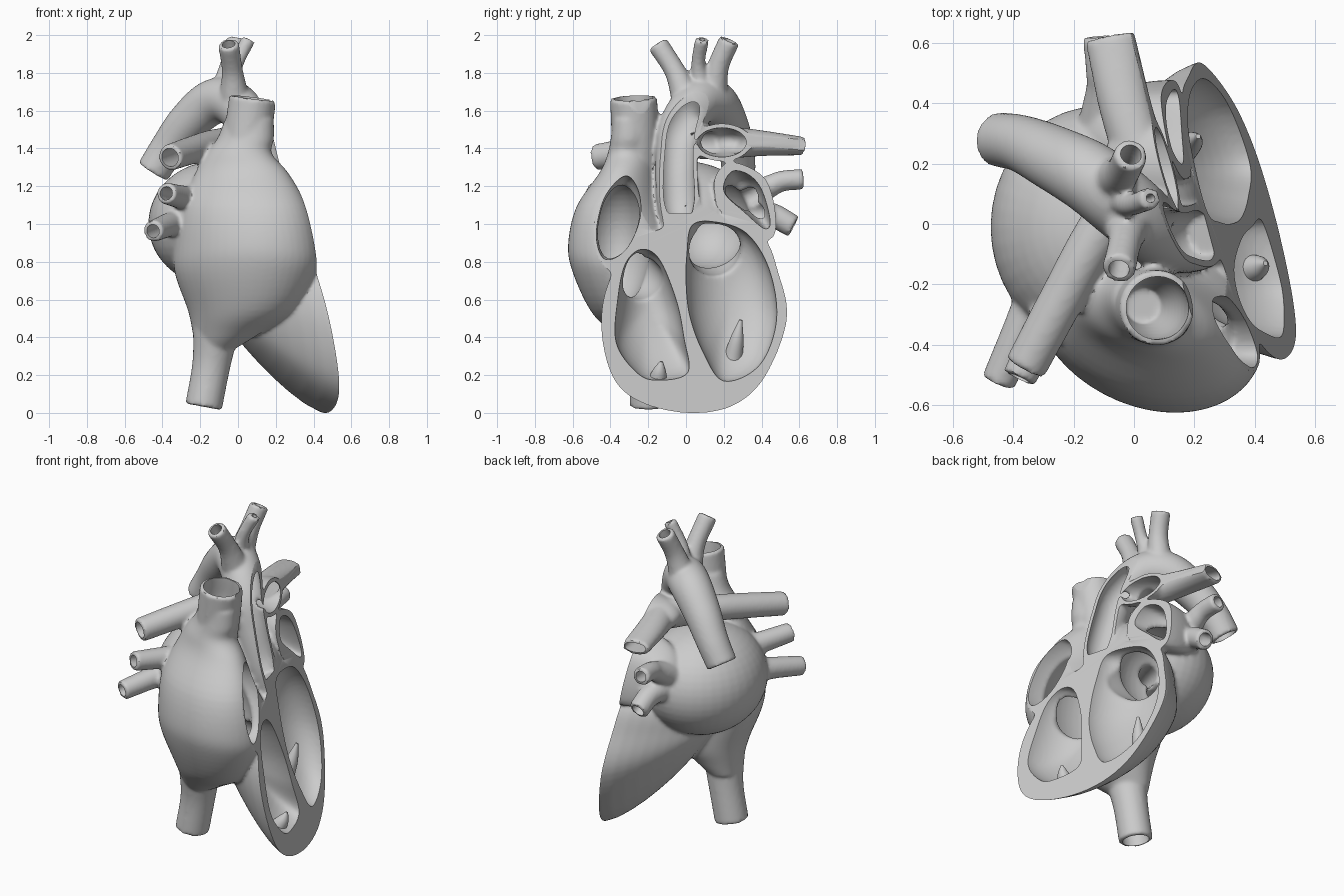
import bpy, bmesh, math
from mathutils import Vector

if "Cube" in bpy.data.objects:
    bpy.data.objects.remove(bpy.data.objects["Cube"])


def px(y, z):
    # oblique section plane that opens the heart
    return 0.475 - 0.265 * y - 0.22 * z


def spline(pts, n, closed=False):
    # Catmull-Rom resampling of points of any dimension
    P = [Vector(p) for p in pts]
    out = []
    m = len(P)
    for i in range(m if closed else m - 1):
        if closed:
            a, b, c, d = P[i - 1], P[i], P[(i + 1) % m], P[(i + 2) % m]
        else:
            b, c = P[i], P[i + 1]
            a = P[i - 1] if i else b * 2 - c
            d = P[i + 2] if i + 2 < m else c * 2 - b
        for k in range(n):
            t = k / n
            out.append(0.5 * (2 * b + (c - a) * t + (2 * a - 5 * b + 4 * c - d) * t * t
                              + (3 * b - 3 * c + d - a) * t ** 3))
    return out if closed else out + [P[-1]]


def skin(bm, rings):
    vs = [[bm.verts.new(p) for p in r] for r in rings]
    n = len(vs[0])
    fs = [bm.faces.new(vs[0]), bm.faces.new(vs[-1])]
    for a, b in zip(vs, vs[1:]):
        for i in range(n):
            j = (i + 1) % n
            fs.append(bm.faces.new((a[i], a[j], b[j], b[i])))
    bmesh.ops.recalc_face_normals(bm, faces=fs)


def tube(bm, pts, wall=0.0, extend=0.0, flat=1.0):
    # swept vessel from (x, y, z, radius) points; flat squashes the last ring in z
    S = spline(pts, 8)
    C = [s.to_3d() for s in S]
    R = [s[3] for s in S]
    if extend:
        C.append(C[-1] + (C[-1] - C[-2]).normalized() * extend)
        R.append(R[-1])
    rings, ax = [], Vector((1, 0.2, 0.1))
    for i, c in enumerate(C):
        t = (C[min(i + 1, len(C) - 1)] - C[max(i - 1, 0)]).normalized()
        ax = (ax - t * ax.dot(t)).normalized()
        bx = t.cross(ax)
        f = 1 + (flat - 1) * i / (len(C) - 1)
        ring = []
        for k in range(28):
            a = k * math.tau / 28
            o = ax * math.cos(a) + bx * math.sin(a)
            e = Vector((o.x * R[i], o.y * R[i], o.z * R[i] * f))
            ring.append(c + e * (1 - wall / e.length))
        rings.append(ring)
    skin(bm, rings)


def loft(bm, rows, skew):
    # horizontal sheared ellipses (cx, cy, z, rx, ry)
    A = spline([(r[0], r[1], r[2]) for r in rows], 5)
    B = spline([(r[3], r[4], 0) for r in rows], 5)
    skin(bm, [[(a.x + b.x * math.cos(t), a.y + b.y * math.sin(t) - skew * b.x * math.cos(t), a.z)
               for t in (k * math.tau / 48 for k in range(48))] for a, b in zip(A, B)])


def dome(bm, outline, centre, depth, power=2.0):
    # outline (y, z) on the section plane, closing behind it
    O = spline([(y, z, 0) for y, z in outline], 6, True)
    rings = []
    for k in range(-1, 13):
        if k < 0:
            s, d = 1.0, -0.12
        else:
            f = math.sin(min(k / 12, 0.985) * math.pi / 2)
            d, s = f * depth, (1 - f ** power) ** (1 / power)
        ring = []
        for p in O:
            y = centre[0] + (p.x - centre[0]) * s
            z = centre[1] + (p.y - centre[1]) * s
            ring.append((px(y, z) - d, y, z))
        rings.append(ring)
    skin(bm, rings)


def ball(bm, c, r):
    vs = bmesh.ops.create_uvsphere(bm, u_segments=40, v_segments=24, radius=1)['verts']
    for v in vs:
        v.co = Vector([c[i] + v.co[i] * r[i] for i in range(3)])


def ellipse(cy, cz, ry, rz):
    return [(cy + ry * math.cos(k * math.tau / 8), cz + rz * math.sin(k * math.tau / 8)) for k in range(8)]


def finish(bm, name):
    me = bpy.data.meshes.new(name)
    bm.to_mesh(me)
    bm.free()
    ob = bpy.data.objects.new(name, me)
    bpy.context.collection.objects.link(ob)
    return ob


def apply_all(ob):
    bpy.context.view_layer.objects.active = ob
    for m in list(ob.modifiers):
        bpy.ops.object.modifier_apply(modifier=m.name)


def fuse(ob, voxel, smooth):
    m = ob.modifiers.new('fuse', 'REMESH')
    m.mode, m.voxel_size = 'VOXEL', voxel
    m = ob.modifiers.new('soften', 'SMOOTH')
    m.factor, m.iterations = 0.5, smooth
    apply_all(ob)


# vessel paths; the last point of each is an open end
aorta = [(0.24, -0.03, 1.0, .10), (0.2, -0.045, 1.15, .112), (0.14, -0.05, 1.35, .112), (0.08, -0.03, 1.52, .115),
         (-0.03, 0.06, 1.65, .12), (-0.14, 0.15, 1.65, .12), (-0.27, 0.22, 1.54, .108),
         (-0.37, 0.265, 1.41, .095), (-0.45, 0.28, 1.285, .09)]
left_artery = [(0.03, 0.2, 1.44, .09), (-0.03, 0.4, 1.435, .088), (-0.075, 0.62, 1.42, .088)]
vessels = [
    aorta,
    [(-0.02, 0.0, 1.68, .08), (-0.03, -0.06, 1.82, .056), (-0.05, -0.15, 1.96, .056)],
    [(-0.05, 0.09, 1.7, .06), (-0.01, 0.065, 1.85, .038), (0.055, 0.085, 1.985, .038)],
    [(-0.08, 0.14, 1.68, .08), (-0.04, 0.17, 1.84, .058), (-0.01, 0.23, 1.98, .056)],
    [(0.02, 0.17, 1.44, .09), (-0.13, -0.05, 1.43, .078), (-0.24, -0.25, 1.4, .074), (-0.36, -0.475, 1.36, .07)],
    left_artery,
    [(-0.12, 0.2, 1.08, .1), (-0.1, 0.43, 1.2, .062), (-0.105, 0.51, 1.235, .055), (-0.115, 0.62, 1.245, .055)],
    [(-0.12, 0.2, 1.06, .1), (-0.07, 0.43, 1.06, .068), (-0.06, 0.57, 0.995, .06)],
    [(-0.18, -0.05, 1.1, .1), (-0.27, -0.28, 1.14, .068), (-0.38, -0.51, 1.17, .057)],
    [(-0.22, -0.02, 1.02, .1), (-0.34, -0.28, 1.01, .068), (-0.45, -0.525, 0.97, .057)],
    [(0.03, -0.27, 1.3, .12), (0.055, -0.27, 1.5, .125), (0.078, -0.278, 1.675, .125)],
    [(-0.11, -0.22, 0.5, .13), (-0.14, -0.2, 0.27, .102), (-0.182, -0.2, 0.04, .098)],
]

# outer form: right atrium, left atrium, ventricles, auricle, pulmonary trunk
bm = bmesh.new()
loft(bm, [(.06, -.275, 1.56, .13, .11), (.04, -.275, 1.46, .15, .12), (.005, -.28, 1.38, .175, .13),
          (.02, -.30, 1.28, .245, .15), (.035, -.34, 1.1, .335, .23), (.045, -.31, .9, .38, .305),
          (.04, -.29, .75, .375, .3), (.02, -.25, .55, .285, .25), (-.06, -.22, .43, .18, .17),
          (-.12, -.2, .35, .11, .11)], .2)
ball(bm, (-0.12, -0.01, 1.01), (0.355, 0.40, 0.33))
dome(bm, [(-.45, .5), (-.42, .28), (-.34, .13), (-.18, .04), (.05, .005), (.26, .05), (.42, .2), (.535, .5),
          (.49, .75), (.4, .95), (.15, 1.06), (0, 1.03), (-.14, .98), (-.3, .86), (-.41, .7)],
     (0, .75), .53, 1.3)
dome(bm, [(.15, 1.24), (.22, 1.33), (.33, 1.31), (.43, 1.23), (.475, 1.05), (.45, .93), (.3, .98), (.18, 1.1)],
     (.3, 1.12), .32)
dome(bm, ellipse(.19, 1.44, .155, .1), (.19, 1.44), .2)
for v in vessels:
    tube(bm, v, flat=.55 if v is left_artery else 1)
heart = finish(bm, 'heart_body')
fuse(heart, 0.011, 7)

# chambers and bores
bm = bmesh.new()
ball(bm, (0.05, -0.37, 0.9), (0.28, 0.18, 0.33))
ball(bm, (-0.13, 0.1, 1.02), (0.28, 0.24, 0.25))
dome(bm, [(-.32, 1.265), (-.25, 1.18), (-.245, 1.03), (-.32, .87), (-.43, .82), (-.475, .95), (-.43, 1.15)],
     (-.36, 1.04), .25)
dome(bm, [(.24, 1.285), (.33, 1.27), (.4, 1.19), (.445, 1.03), (.42, .98), (.31, 1.07), (.2, 1.18)],
     (.31, 1.16), .22)
dome(bm, [(-.235, .875), (-.14, .82), (-.05, .6), (-.01, .4), (.01, .22), (-.15, .18), (-.26, .22),
          (-.37, .38), (-.36, .62), (-.32, .8)], (-.2, .56), .22)
dome(bm, [(.03, 1.0), (.005, .85), (.0, .7), (.02, .52), (.09, .33), (.2, .175), (.39, .26), (.48, .5), (.44, .77),
          (.32, .96), (.15, 1.02)], (.23, .62), .21)
dome(bm, ellipse(.19, 1.44, .13, .078), (.19, 1.44), .18)
tube(bm, [(.3, -.22, .7, .115), (.17, -.25, .73, .115), (.08, -.3, .78, .115)])
tube(bm, [(.2, .155, .86, .14), (.05, .15, .88, .14), (-.08, .13, .93, .14)])
for v in vessels:
    bore = [(*v[0][:3], min(v[0][3], .08))] + v[1:]
    if v is aorta:
        bore = [(.24, -.035, 1.06, .09)] + v[1:]
    tube(bm, bore, wall=0.02, extend=0.06, flat=.55 if v is left_artery else 1)
chambers = finish(bm, 'chamber_cutter')
fuse(chambers, 0.011, 5)

# section slab in front of the oblique plane
bm = bmesh.new()
corners = [(-1, -1), (1, -1), (1, 1.75), (-1, 1.75)]
skin(bm, [[(px(y, z), y, z) for y, z in corners], [(3, y, z) for y, z in corners]])
slab = finish(bm, 'section_cutter')

for cutter in (chambers, slab):
    cutter.hide_render = True
    m = heart.modifiers.new('cut', 'BOOLEAN')
    m.operation, m.solver, m.object = 'DIFFERENCE', 'MANIFOLD', cutter
apply_all(heart)
for cutter in (chambers, slab):
    bpy.data.objects.remove(cutter)

# papillary muscles inside the ventricles
bm = bmesh.new()
for y, z, dy, h, dep in ((-.15, .18, .02, .1, .06), (.25, .3, .04, .2, .15)):
    x = px(y, z) - dep
    tube(bm, [(x - .03, y, z, .05), (x, y + dy / 2, z + h * .5, .035), (x + .02, y + dy, z + h, .008)])
muscles = finish(bm, 'papillary_muscles')

# stand on the ground and shade
low = min(v.co.z for v in heart.data.vertices)
for ob in (heart, muscles):
    ob.location.z = -low
    bpy.ops.object.select_all(action='DESELECT')
    ob.select_set(True)
    bpy.context.view_layer.objects.active = ob
    bpy.ops.object.shade_smooth_by_angle(angle=math.radians(40))
